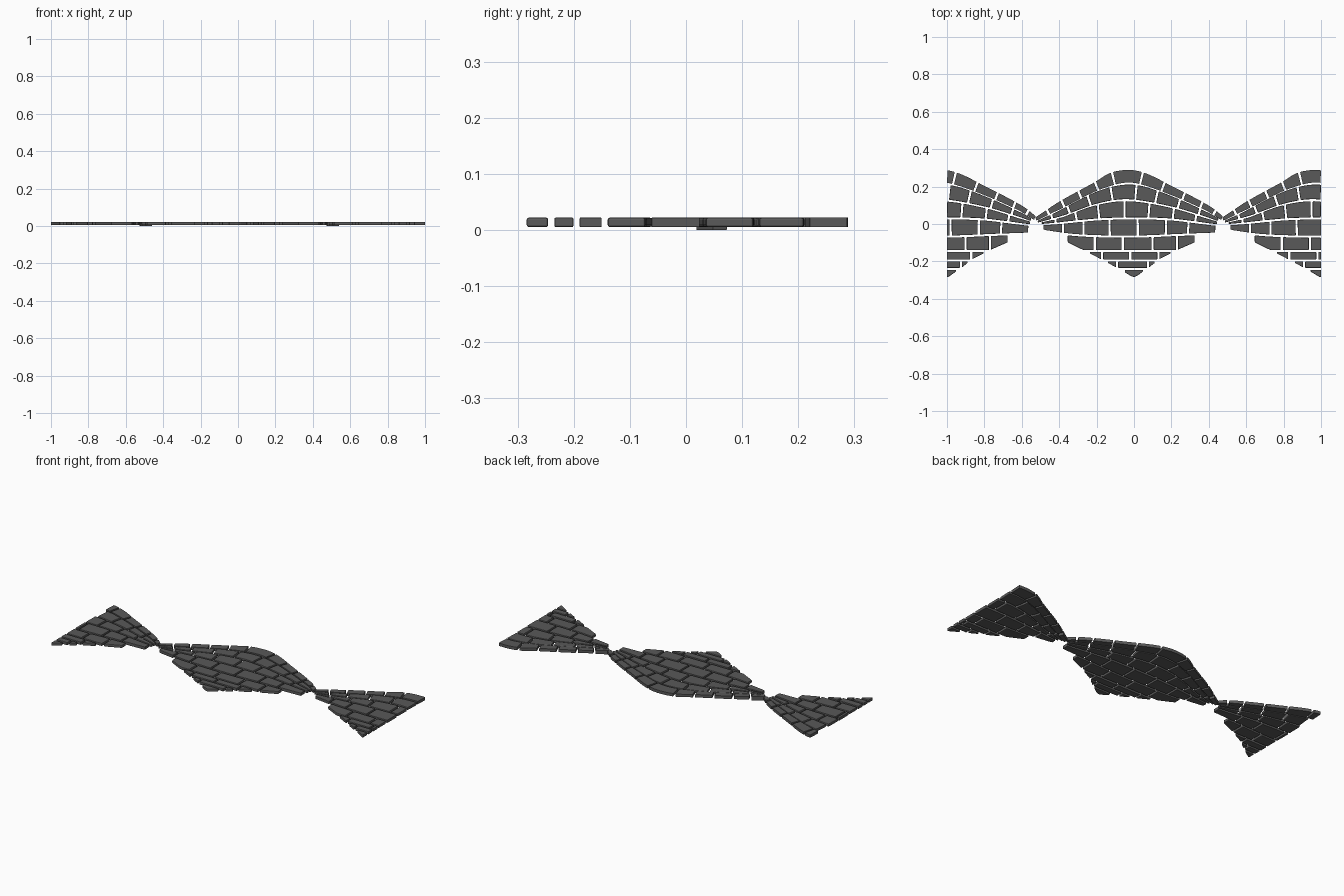
import bpy, bmesh

if "Cube" in bpy.data.objects:
    bpy.data.objects.remove(bpy.data.objects["Cube"])

# Course boundary curves, top to bottom, as (x, y) control points of one bow-shaped unit
CURVES = [
    [(-.53, .035), (-.4, .12), (-.2, .23), (-.1, .285), (.02, .288), (.2, .205), (.4, .1), (.475, .04)],
    [(-.53, .012), (-.4, .075), (-.2, .175), (-.07, .213), (.03, .21), (.2, .152), (.4, .062), (.475, .015)],
    [(-.53, .002), (-.4, .035), (-.2, .105), (-.03, .127), (.2, .09), (.4, .03), (.475, .005)],
    [(-.53, -.004), (-.4, .005), (-.2, .024), (0, .03), (.2, .024), (.4, 0), (.475, -.006)],
    [(-.53, -.03), (-.3, -.06), (0, -.067), (.25, -.058), (.475, -.05)],
    [(-.53, -.145), (.475, -.145)],
    [(-.53, -.195), (.475, -.195)],
    [(-.53, -.24), (.475, -.24)],
    [(-.53, -.29), (.475, -.29)],
]
# Ragged lower outline
LOWER = [(-.53, 0), (-.46, -.045), (-.32, -.115), (-.22, -.165), (-.08, -.24), (0, -.288),
         (.07, -.24), (.14, -.185), (.24, -.135), (.32, -.1), (.43, -.05), (.475, 0)]
# Vertical joints in each course
JOINTS = [
    [-.53, -.46, -.38, -.29, -.2, -.11, .04, .155, .265, .36, .43, .475],
    [-.52, -.44, -.35, -.24, -.12, .01, .12, .24, .35, .455],
    [-.5, -.42, -.31, -.19, -.05, .08, .21, .33, .45],
    [-.49, -.38, -.27, -.13, .02, .17, .29, .44],
    [-.36, -.21, -.06, .1, .23, .33],
    [-.25, -.17, -.02, .13, .22],
    [-.16, -.09, .075, .12],
    [-.07, .07],
]
GAP = .0055
Z0, Z1 = .005, .022


def smooth(pts, x):
    """Catmull-Rom style interpolation of y at x"""
    n = len(pts)
    i = max(0, min(n - 2, sum(p[0] <= x for p in pts) - 1))

    def slope(k):
        a, b = pts[max(0, k - 1)], pts[min(n - 1, k + 1)]
        return (b[1] - a[1]) / (b[0] - a[0])
    (xa, ya), (xb, yb) = pts[i], pts[i + 1]
    h = xb - xa
    t = max(0, min(1, (x - xa) / h))
    return (ya * (1 + 2 * t) * (1 - t) ** 2 + yb * t * t * (3 - 2 * t)
            + h * slope(i) * t * (1 - t) ** 2 - h * slope(i + 1) * t * t * (1 - t))


def linear(pts, x):
    for (xa, ya), (xb, yb) in zip(pts, pts[1:]):
        if x <= xb:
            return ya + (yb - ya) * (x - xa) / (xb - xa)
    return pts[-1][1]


def add_stone(bm, row, xa, xb, shift, z0):
    """One stone: a curved strip of its course, clipped by the lower outline"""
    xa, xb = max(xa + GAP, -1 - shift), min(xb - GAP, 1 - shift)
    if xb - xa < .012:
        return
    top, bot = [], []
    steps = 8
    for i in range(steps + 1):
        x = xa + (xb - xa) * i / steps
        t, b = smooth(CURVES[row], x), smooth(CURVES[row + 1], x)
        g = min(GAP, (t - b) * .15)
        t, b = t - g, max(b + g, linear(LOWER, x))
        if t - b < .006:
            continue
        m = (t + b) / 2
        mid = lambda u: (smooth(CURVES[row], u) + smooth(CURVES[row + 1], u)) / 2
        s = (mid(x + .01) - mid(x - .01)) / .02 * .8 if row < 4 else 0
        # joints stand square to the course
        for lst, y in ((top, t), (bot, b)):
            lst.append((max(-1, min(1, x - s * (y - m) + shift)), y))
    if len(top) < 3:
        return
    outline = bot + top[::-1]
    face = bm.faces.new([bm.verts.new((x, y, z0)) for x, y in outline])
    res = bmesh.ops.extrude_face_region(bm, geom=[face])
    for v in res["geom"]:
        if isinstance(v, bmesh.types.BMVert):
            v.co.z = Z1


stone = bpy.data.materials.new("dark_stone")
stone.diffuse_color = (.1, .1, .1, 1)
stone.use_nodes = True
stone.node_tree.nodes["Principled BSDF"].inputs["Base Color"].default_value = stone.diffuse_color

# One object per course, repeated along x with period 1
for row, joints in enumerate(JOINTS):
    bm = bmesh.new()
    for shift in (-1, 0, 1):
        for k, (xa, xb) in enumerate(zip(joints, joints[1:])):
            # the small stones at the pinch points sit a little lower
            low = row == 0 and k == 0
            add_stone(bm, row, xa, xb, shift, 0 if low else Z0)
    bmesh.ops.remove_doubles(bm, verts=bm.verts, dist=.0002)
    bmesh.ops.recalc_face_normals(bm, faces=bm.faces)
    me = bpy.data.meshes.new("stone_course")
    bm.to_mesh(me)
    bm.free()
    me.materials.append(stone)
    ob = bpy.data.objects.new("stone_course_%d" % (row + 1), me)
    bpy.context.collection.objects.link(ob)
    # softly worn edges
    bev = ob.modifiers.new("worn_edges", 'BEVEL')
    bev.width = .004
    bev.segments = 2
    bev.limit_method = 'ANGLE'
    bev.angle_limit = .7
